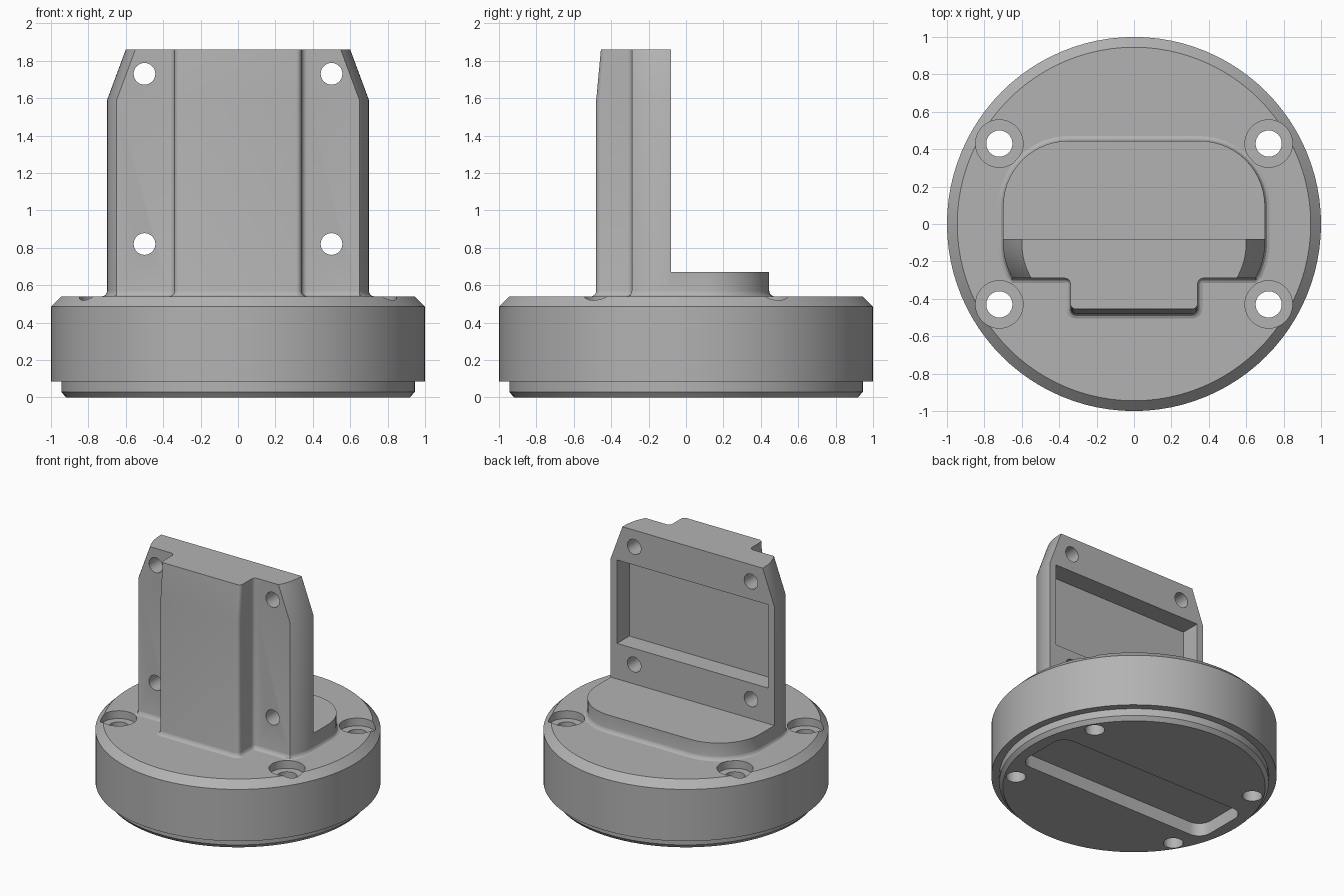
import bpy, bmesh
from math import sin, cos, radians, pi
from mathutils import Matrix, Vector

old = bpy.data.objects.get("Cube")
if old:
    bpy.data.objects.remove(old, do_unlink=True)

grey = bpy.data.materials.new("plain_grey")
grey.use_nodes = True
GREY = (0.45, 0.45, 0.45, 1)
grey.diffuse_color = GREY
grey.node_tree.nodes["Principled BSDF"].inputs["Base Color"].default_value = GREY


def arc(cx, cy, r, a0, a1, n):
    angles = [radians(a0 + (a1 - a0) * i / n) for i in range(n + 1)]
    return [(cx + r * cos(a), cy + r * sin(a)) for a in angles]


def circle(r, n=96, cx=0, cy=0):
    return arc(cx, cy, r, 0, 360, n)[:-1]


def rectangle(x0, x1, y0, y1):
    return [(x0, y0), (x1, y0), (x1, y1), (x0, y1)]


def loft(name, levels):
    """Closed solid through (height, outline) levels."""
    bm = bmesh.new()
    rings = [[bm.verts.new((x, y, z)) for x, y in pts] for z, pts in levels]
    for low, high in zip(rings, rings[1:]):
        for i in range(len(low)):
            j = (i + 1) % len(low)
            bm.faces.new((low[i], low[j], high[j], high[i]))
    bm.faces.new(rings[0][::-1])
    bm.faces.new(rings[-1])
    bmesh.ops.recalc_face_normals(bm, faces=bm.faces)
    mesh = bpy.data.meshes.new(name)
    bm.to_mesh(mesh)
    bm.free()
    mesh.materials.append(grey)
    obj = bpy.data.objects.new(name, mesh)
    bpy.context.collection.objects.link(obj)
    return obj


def cut(obj, cutter):
    """Subtract the cutter from the object and discard it."""
    cutter.hide_render = True
    mod = obj.modifiers.new("cut", "BOOLEAN")
    mod.operation, mod.solver, mod.object = "DIFFERENCE", "EXACT", cutter
    bpy.context.view_layer.objects.active = obj
    bpy.ops.object.modifier_apply(modifier=mod.name)
    bpy.data.objects.remove(cutter, do_unlink=True)


def smooth(obj):
    bpy.ops.object.select_all(action="DESELECT")
    obj.select_set(True)
    bpy.context.view_layer.objects.active = obj
    bpy.ops.object.shade_smooth_by_angle(angle=radians(28))


def grow(pts, d):
    """Push an anticlockwise outline outward."""
    out = []
    for i, p in enumerate(pts):
        t = Vector(pts[(i + 1) % len(pts)]) - Vector(pts[i - 1])
        t.normalize()
        out.append((p[0] + t.y * d, p[1] - t.x * d))
    return out


# Round base with a recessed foot and chamfered rims
base = loft("round_base", [(z, circle(r)) for z, r in (
    (0, 0.92), (0.03, 0.945), (0.085, 0.945), (0.085, 1), (0.485, 1), (0.54, 0.945))])

# Counterbored screw holes
for sx in (-1, 1):
    for sy in (-1, 1):
        x, y = sx * 0.72, sy * 0.43
        cut(base, loft("screw_hole", [(z, circle(0.07, 32, x, y)) for z in (-0.1, 0.7)]))
        cut(base, loft("counterbore", [(z, circle(0.127, 48, x, y)) for z in (0.48, 0.7)]))

# Rounded pocket under the base
pocket = (arc(0.73, 0.11, 0.1, 0, 90, 8) + arc(-0.73, 0.11, 0.1, 90, 180, 8)
          + arc(-0.73, -0.16, 0.1, 180, 270, 8) + arc(0.73, -0.16, 0.1, 270, 360, 8))
cut(base, loft("underside_pocket", [(-0.1, pocket), (0.1, pocket)]))
smooth(base)

# Upright outline: front rib, wings and rounded back, mirrored in x
half = (arc(0.31, -0.45, 0.03, -90, 0, 5) + arc(0.37, -0.32, 0.03, 180, 90, 5)
        + arc(0.32, -0.1, 0.38, -30, 0, 8) + arc(0.35, 0.095, 0.35, 0, 90, 14))
outline = half + [(-x, y) for x, y in reversed(half)]


def taper(x, y):
    if abs(x) > 0.5:
        x -= 0.1 if x > 0 else -0.1
    return (x, y + 0.025 if y < -0.4 else y)


# Upright with a flared root and a tapered top
upright = loft("upright_plate", [
    (0.52, grow(outline, 0.025)), (0.54, grow(outline, 0.025)),
    (0.546, grow(outline, 0.011)), (0.556, grow(outline, 0.003)), (0.57, outline),
    (1.59, outline), (1.86, [taper(*p) for p in outline])])

# Clear the back above the low step
cut(upright, loft("back_clearance", [(z, rectangle(-1, 1, -0.08, 1)) for z in (0.67, 2)]))

# Recess in the back of the plate
cut(upright, loft("back_recess", [(z, rectangle(-0.645, 0.645, -0.23, 0.1)) for z in (0.945, 1.59)]))

# Cross holes through the wings
for x in (-0.5, 0.5):
    for z in (0.82, 1.73):
        hole = loft("cross_hole", [(-0.5, circle(0.058, 32)), (0.5, circle(0.058, 32))])
        hole.data.transform(Matrix.Translation((x, -0.2, z)) @ Matrix.Rotation(pi / 2, 4, "X"))
        cut(upright, hole)
smooth(upright)
